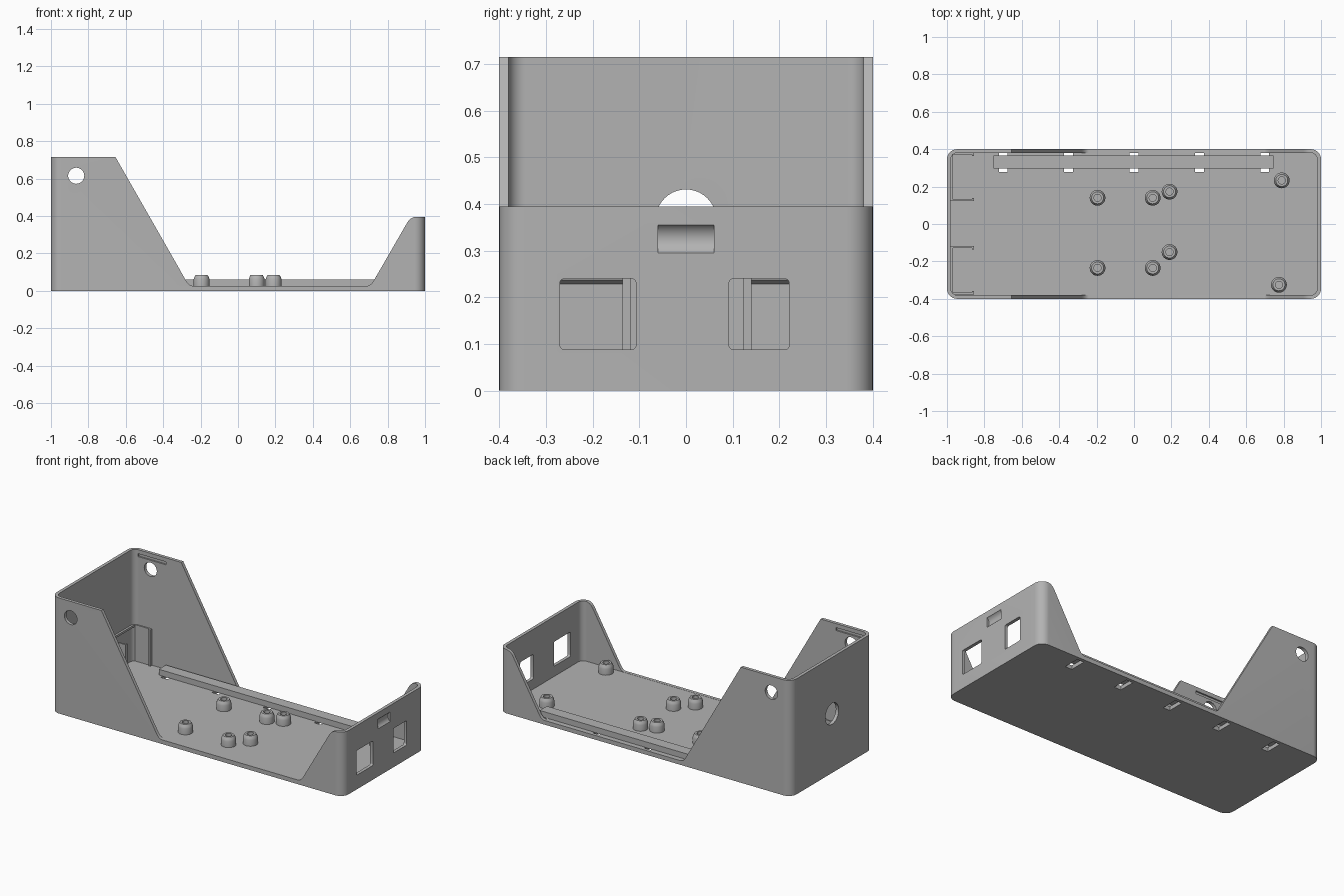
import bpy, bmesh, math

if "Cube" in bpy.data.objects:
    bpy.data.objects.remove(bpy.data.objects["Cube"])

grey = bpy.data.materials.new("plain grey plastic")
grey.diffuse_color = (0.45, 0.45, 0.45, 1)
grey.use_nodes = True
grey.node_tree.nodes["Principled BSDF"].inputs["Base Color"].default_value = grey.diffuse_color

WALL, FLOOR = 0.02, 0.025


def finish(ob, angle=35):
    """Smooth rounded areas, keep hard edges."""
    bpy.ops.object.select_all(action='DESELECT')
    ob.select_set(True)
    bpy.context.view_layer.objects.active = ob
    bpy.ops.object.shade_smooth_by_angle(angle=math.radians(angle))


def make(name, bm):
    bmesh.ops.recalc_face_normals(bm, faces=bm.faces)
    me = bpy.data.meshes.new(name)
    bm.to_mesh(me)
    bm.free()
    me.materials.append(grey)
    ob = bpy.data.objects.new(name, me)
    bpy.context.collection.objects.link(ob)
    return ob


def prism(name, pts, axis, a, b):
    """Extrude a 2D outline along an axis from a to b."""
    place = {'x': lambda u, v, w: (w, u, v),
             'y': lambda u, v, w: (u, w, v),
             'z': lambda u, v, w: (u, v, w)}[axis]
    bm = bmesh.new()
    lo = [bm.verts.new(place(u, v, a)) for u, v in pts]
    hi = [bm.verts.new(place(u, v, b)) for u, v in pts]
    n = len(pts)
    bm.faces.new(lo)
    bm.faces.new(hi)
    for i in range(n):
        j = (i + 1) % n
        bm.faces.new((lo[i], lo[j], hi[j], hi[i]))
    return make(name, bm)


def rect(u0, u1, v0, v1):
    return [(u0, v0), (u1, v0), (u1, v1), (u0, v1)]


def rrect(u0, u1, v0, v1, r, n=8):
    pts = []
    for k, (cu, cv) in enumerate([(u1 - r, v1 - r), (u0 + r, v1 - r),
                                  (u0 + r, v0 + r), (u1 - r, v0 + r)]):
        for i in range(n + 1):
            t = (k + i / n) * math.pi / 2
            pts.append((cu + r * math.cos(t), cv + r * math.sin(t)))
    return pts


def circle(u, v, r, n=40):
    return [(u + r * math.cos(2 * math.pi * i / n),
             v + r * math.sin(2 * math.pi * i / n)) for i in range(n)]


def bend(p0, p1, p2, n=8):
    """Rounded corner between two straight runs."""
    out = []
    for i in range(n + 1):
        t = i / n
        out.append(tuple((1 - t) ** 2 * a + 2 * t * (1 - t) * b + t * t * c
                         for a, b, c in zip(p0, p1, p2)))
    return out


def cut(ob, cutter):
    m = ob.modifiers.new("cut", 'BOOLEAN')
    m.operation, m.solver, m.object = 'DIFFERENCE', 'EXACT', cutter
    bpy.ops.object.select_all(action='DESELECT')
    bpy.context.view_layer.objects.active = ob
    ob.select_set(True)
    bpy.ops.object.modifier_apply(modifier=m.name)
    bpy.data.objects.remove(cutter, do_unlink=True)


# Tray shell: rounded block, hollowed out
tray = prism("tray_shell", rrect(-1, 1, -0.4, 0.4, 0.055, 10), 'z', 0, 0.715)
cut(tray, prism("cavity", rrect(-1 + WALL, 1 - WALL, -0.4 + WALL, 0.4 - WALL,
                                0.035, 10), 'z', FLOOR, 1))

# Side silhouette: tall left end, open middle, short right end
low = FLOOR + 0.001
side = [(-0.655, 0.9), (-0.655, 0.715)]
side += bend((-0.28, 0.058), (-0.262, low), (-0.24, low))
side += bend((0.69, low), (0.71, low), (0.728, 0.058))
side += bend((0.905, 0.365), (0.922, 0.395), (0.955, 0.395))
side += [(1.2, 0.395), (1.2, 0.9)]
cut(tray, prism("silhouette", side, 'y', -0.6, 0.6))

# Round holes in the tall walls
cut(tray, prism("side_holes", circle(-0.865, 0.615, 0.043), 'y', -0.6, 0.6))
cut(tray, prism("end_hole", circle(0, 0.366, 0.065), 'x', -1.2, -0.9))

# Lid grooves inside the tall side walls
for s in (-1, 1):
    cut(tray, prism("groove", rect(-0.95, -0.76, 0.672, 0.69), 'y',
                    *sorted((s * 0.36, s * 0.389))))

# Windows and finger notch in the short end
for y0, y1 in ((-0.27, -0.107), (0.092, 0.221)):
    cut(tray, prism("window", rrect(y0, y1, 0.088, 0.24, 0.01, 5), 'x', 0.9, 1.1))
cut(tray, prism("notch", circle(1.02, 0.325, 0.036), 'y', -0.06, 0.06))

# Strap slots through the floor under the rail
for i in range(5):
    x = -0.7 + 0.35 * i
    cut(tray, prism("slot", rect(x - 0.023, x + 0.023, 0.277, 0.3795), 'z', -0.1, 0.04))
finish(tray)

# Cable rail along the back
prism("cable_rail", rect(-0.75, 0.745, 0.297, 0.366), 'z', FLOOR - 0.002, 0.06)

# Board holders on the tall end: two hooked plates and an overhanging ledge
for side_name, y0, y1 in (("back", 0.122, 0.381), ("front", -0.376, -0.118)):
    t, h, x0, x1 = 0.009, 0.018, -0.985, -0.855
    for edge, ya, d in (("inner" if y0 > 0 else "outer", y0, 1),
                        ("outer" if y0 > 0 else "inner", y1, -1)):
        prism(f"{side_name}_holder_{edge}_plate",
              [(x0, ya), (x1, ya), (x1, ya + d * h), (x1 - 0.012, ya + d * h),
               (x1 - 0.012, ya + d * t), (x0, ya + d * t)], 'z', FLOOR - 0.002, 0.25)
    prism(f"{side_name}_holder_ledge",
          [(-0.985, 0.228), (-0.98, 0.228), (-0.967, 0.237), (-0.967, 0.25), (-0.985, 0.25)],
          'y', y0 + 0.002, y1 - 0.002)

# Screw posts: chamfered cylinders with a blind hole
profile = [(0.042, FLOOR - 0.002), (0.042, 0.062), (0.039, 0.072), (0.032, 0.085),
           (0.019, 0.085), (0.019, 0.035)]
posts = [(-0.195, 0.14), (0.1, 0.14), (0.19, 0.173), (0.79, 0.233),
         (-0.195, -0.235), (0.1, -0.235), (0.19, -0.15), (0.775, -0.325)]
N = 32
for k, (x, y) in enumerate(posts):
    bm = bmesh.new()
    rings = [[bm.verts.new((x + u, y + v, z)) for u, v in circle(0, 0, r, N)]
             for r, z in profile]
    for a, b in zip(rings, rings[1:]):
        for i in range(N):
            j = (i + 1) % N
            bm.faces.new((a[i], a[j], b[j], b[i]))
    bm.faces.new(rings[0])
    bm.faces.new(rings[-1])
    finish(make(f"screw_post_{k + 1}", bm), 30)
